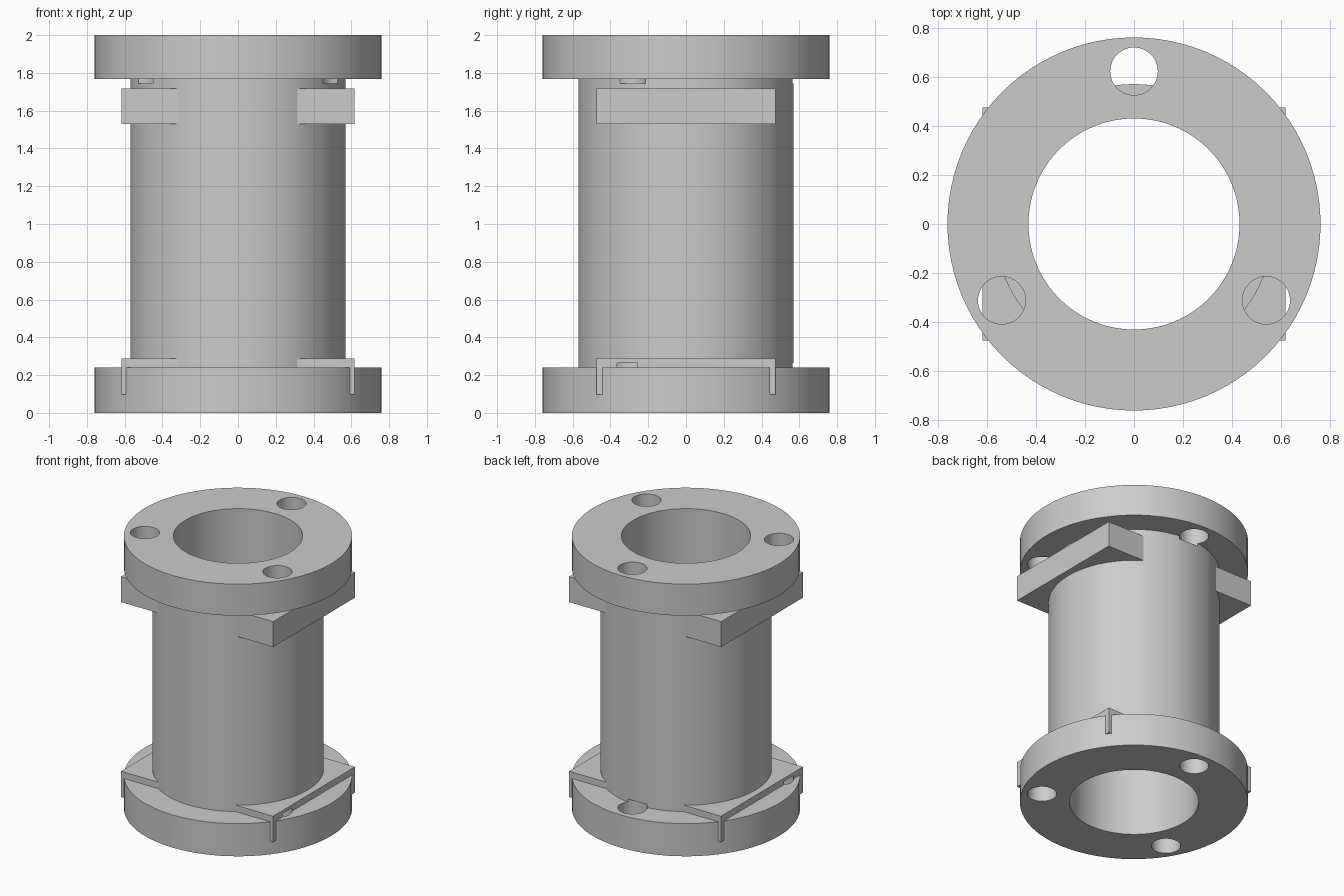
import bpy, math

if "Cube" in bpy.data.objects:
    bpy.data.objects.remove(bpy.data.objects["Cube"])

steel = bpy.data.materials.new("plain_grey")
steel.diffuse_color = (0.6, 0.6, 0.6, 1)
steel.use_nodes = True
steel.node_tree.nodes["Principled BSDF"].inputs["Base Color"].default_value = steel.diffuse_color


def cylinder(name, r, z0, z1, x=0, y=0, sides=96):
    bpy.ops.mesh.primitive_cylinder_add(vertices=sides, radius=r, depth=z1 - z0,
                                        location=(x, y, (z0 + z1) / 2))
    ob = bpy.context.object
    ob.name = name
    return ob


def block(name, sx, sy, z0, z1):
    bpy.ops.mesh.primitive_cube_add(size=1, location=(0, 0, (z0 + z1) / 2))
    ob = bpy.context.object
    ob.name = name
    ob.scale = (sx, sy, z1 - z0)
    return ob


# solid parts: tube, two flanges, two rectangular collars
body = cylinder("flanged_pipe", 0.57, 0.05, 1.95)
adds = [cylinder("bottom_flange", 0.76, 0, 0.24),
        cylinder("top_flange", 0.76, 1.768, 2),
        block("lower_collar", 1.236, 0.95, 0.098, 0.287),
        block("upper_collar", 1.236, 0.95, 1.53, 1.717)]

# cutters: bore and three bolt holes per flange, slightly deeper than the flange
cuts = [cylinder("bore_cutter", 0.43, -0.2, 2.2)]
for k in range(3):
    a = math.radians(90 + 120 * k)
    x, y = 0.622 * math.cos(a), 0.622 * math.sin(a)
    cuts.append(cylinder("bolt_cutter", 0.097, -0.2, 0.264, x, y, 48))
    cuts.append(cylinder("bolt_cutter", 0.097, 1.744, 2.2, x, y, 48))

for tool in adds + cuts:
    tool.hide_render = True
    m = body.modifiers.new("cut", 'BOOLEAN')
    m.operation = 'UNION' if tool in adds else 'DIFFERENCE'
    m.solver = 'EXACT'
    m.object = tool

# bake the result and drop the helpers
bpy.context.view_layer.update()
dg = bpy.context.evaluated_depsgraph_get()
mesh = bpy.data.meshes.new_from_object(body.evaluated_get(dg))
body.modifiers.clear()
body.data = mesh
for tool in adds + cuts:
    bpy.data.objects.remove(tool)

mesh.materials.clear()
mesh.materials.append(steel)
for p in mesh.polygons:
    p.material_index = 0
bpy.ops.object.select_all(action='DESELECT')
body.select_set(True)
bpy.context.view_layer.objects.active = body
bpy.ops.object.shade_smooth_by_angle(angle=math.radians(30))
